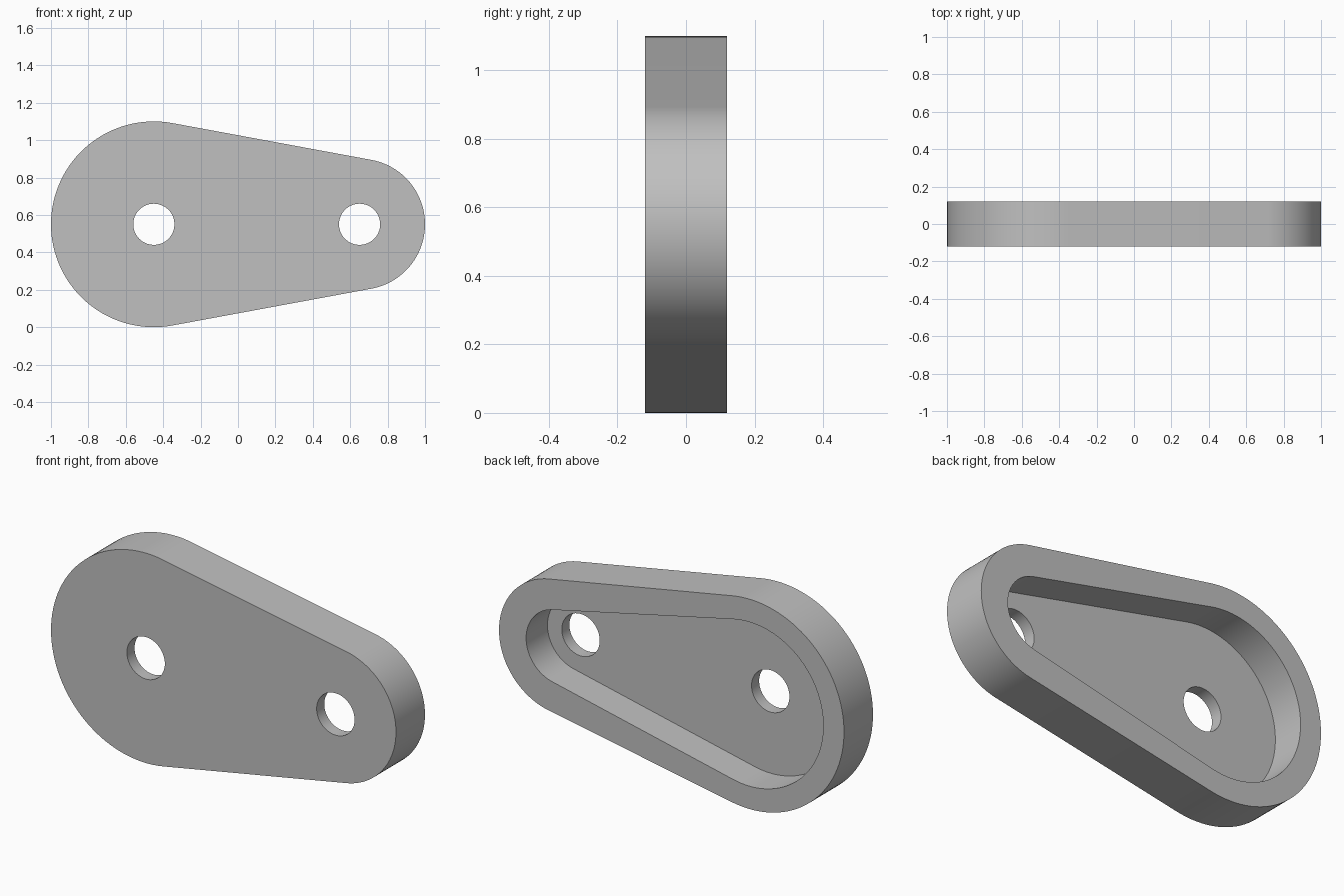
import bpy
import bmesh
from math import asin, cos, sin, pi

cube = bpy.data.objects.get("Cube")
if cube:
    bpy.data.objects.remove(cube, do_unlink=True)

BIG_X, SMALL_X, MID_Z = -0.45, 0.65, 0.55
HALF_DEPTH = 0.12
FLOOR_Y = -0.057

grey = bpy.data.materials.new("plain grey")
grey.use_nodes = True
colour = (0.53, 0.53, 0.53, 1)
grey.diffuse_color = colour
grey.node_tree.nodes["Principled BSDF"].inputs["Base Color"].default_value = colour


def arc(cx, radius, start, end, steps):
    angles = [start + (end - start) * i / steps for i in range(steps + 1)]
    return [(cx + radius * cos(a), MID_Z + radius * sin(a)) for a in angles]


def teardrop(big, small):
    """Two round ends joined by their common tangent lines."""
    t = pi / 2 - asin((big - small) / (SMALL_X - BIG_X))
    return arc(SMALL_X, small, -t, t, 48) + arc(BIG_X, big, t, 2 * pi - t, 64)


def prism(name, outline, y0, y1):
    """Extrude an x-z outline from y0 to y1."""
    bm = bmesh.new()
    face = bm.faces.new([bm.verts.new((x, y0, z)) for x, z in outline])
    extruded = bmesh.ops.extrude_face_region(bm, geom=[face])["geom"]
    verts = [v for v in extruded if isinstance(v, bmesh.types.BMVert)]
    bmesh.ops.translate(bm, verts=verts, vec=(0, y1 - y0, 0))
    bmesh.ops.recalc_face_normals(bm, faces=bm.faces)
    mesh = bpy.data.meshes.new(name)
    bm.to_mesh(mesh)
    bm.free()
    mesh.materials.append(grey)
    obj = bpy.data.objects.new(name, mesh)
    bpy.context.collection.objects.link(obj)
    return obj


# Solid plate
plate = prism("link_plate", teardrop(0.55, 0.35), -HALF_DEPTH, HALF_DEPTH)

# Recess in the back and the two through holes
cutters = [prism("pocket_cutter", teardrop(0.43, 0.193), FLOOR_Y, 0.3)]
for side, x in (("big_end", BIG_X), ("small_end", SMALL_X)):
    circle = arc(x, 0.11, 0, 2 * pi, 64)[:-1]
    cutters.append(prism(side + "_hole_cutter", circle, -0.3, 0.3))

bpy.context.view_layer.objects.active = plate
for cutter in cutters:
    cutter.hide_render = True
    cut = plate.modifiers.new(cutter.name, "BOOLEAN")
    cut.operation = "DIFFERENCE"
    cut.solver = "EXACT"
    cut.object = cutter
    bpy.ops.object.modifier_apply(modifier=cut.name)
    bpy.data.objects.remove(cutter, do_unlink=True)

# Smooth round walls with crisp rims
bpy.ops.object.select_all(action="DESELECT")
plate.select_set(True)
bpy.ops.object.shade_smooth_by_angle(angle=pi / 6)
